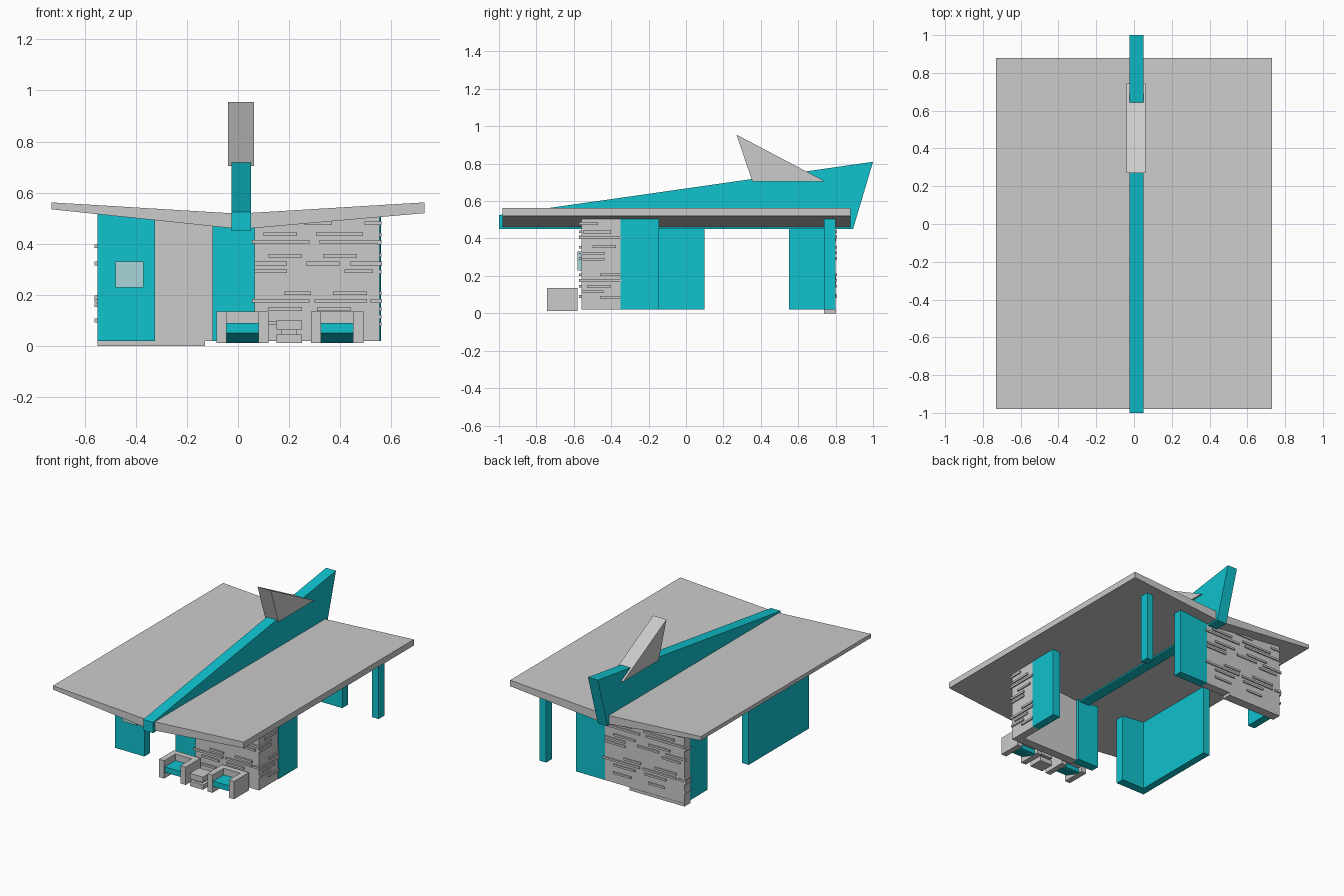
import bpy, bmesh

if "Cube" in bpy.data.objects:
    bpy.data.objects.remove(bpy.data.objects["Cube"])

TEAL = bpy.data.materials.new("teal_paint")
TEAL.diffuse_color = (0.005, 0.54, 0.62, 1)
TEAL.use_nodes = True
TEAL.node_tree.nodes["Principled BSDF"].inputs["Base Color"].default_value = TEAL.diffuse_color
PALE = bpy.data.materials.new("pale_teal")
PALE.diffuse_color = (0.4, 0.66, 0.7, 1)
PALE.use_nodes = True
PALE.node_tree.nodes["Principled BSDF"].inputs["Base Color"].default_value = PALE.diffuse_color


def finish(name, bm, mat=None):
    bmesh.ops.recalc_face_normals(bm, faces=bm.faces)
    me = bpy.data.meshes.new(name)
    bm.to_mesh(me)
    bm.free()
    ob = bpy.data.objects.new(name, me)
    bpy.context.collection.objects.link(ob)
    if mat:
        me.materials.append(mat)
    return ob


def add_prism(bm, points, offset):
    """Close a 3D polygon into a prism by extruding it along an offset."""
    face = bm.faces.new([bm.verts.new(p) for p in points])
    new = bmesh.ops.extrude_face_region(bm, geom=[face])["geom"]
    bmesh.ops.translate(bm, vec=offset,
                        verts=[v for v in new if isinstance(v, bmesh.types.BMVert)])


def prism_x(name, profile, x0, x1, mat=None):
    bm = bmesh.new()
    add_prism(bm, [(x0, y, z) for y, z in profile], (x1 - x0, 0, 0))
    return finish(name, bm, mat)


def prism_y(name, profile, y0, y1, mat=None):
    bm = bmesh.new()
    add_prism(bm, [(x, y0, z) for x, z in profile], (0, y1 - y0, 0))
    return finish(name, bm, mat)


def add_box(bm, x0, x1, y0, y1, z0, z1):
    add_prism(bm, [(x0, y0, z0), (x1, y0, z0), (x1, y1, z0), (x0, y1, z0)], (0, 0, z1 - z0))


def boxes(name, dims, mat=None):
    bm = bmesh.new()
    for d in dims:
        add_box(bm, *d)
    return finish(name, bm, mat)


def roof_under(x):
    """Height of the underside of the butterfly roof."""
    return 0.457 + (0.107 * -x if x < 0 else 0.087 * x)


def wall(name, x0, x1, y0, y1, mat=TEAL, z0=0.02):
    xs = [x0] + ([0] if x0 < 0 < x1 else []) + [x1]
    prof = [(x0, z0), (x1, z0)] + [(x, roof_under(x) + 0.002) for x in reversed(xs)]
    return prism_y(name, prof, y0, y1, mat)


# Butterfly roof
prism_y("butterfly_roof", [(-0.73, 0.535), (-0.73, 0.562), (0, 0.518), (0.73, 0.562),
                           (0.73, 0.52), (0.012, 0.457)], -0.98, 0.88)

# Rising ridge beam and fin
prism_x("ridge_beam", [(-1, 0.45), (-1, 0.525), (1, 0.81), (0.893, 0.45)], -0.025, 0.05, TEAL)
prism_x("roof_fin", [(0.27, 0.955), (0.745, 0.705), (0.355, 0.705)], -0.04, 0.062)

# Painted walls
wall("left_front_panel", -0.55, -0.325, -0.56, -0.50)
wall("left_long_wall", -0.55, -0.50, -0.50, 0.10)
wall("front_wall_end", -0.10, 0.065, -0.54, -0.48)
wall("right_side_wall", 0.50, 0.557, -0.35, -0.145)
wall("back_wall_end", 0.06, 0.28, 0.74, 0.80)
wall("back_side_wall", -0.55, -0.495, 0.55, 0.74)
wall("back_post", 0.51, 0.56, 0.738, 0.80)
boxes("wall_plaque", [(-0.48, -0.37, -0.58, -0.56, 0.23, 0.33)], PALE)

# Stone walls
wall("front_stone_wall", 0.065, 0.553, -0.56, -0.50, None)
wall("front_stone_return", 0.50, 0.553, -0.50, -0.35, None)
wall("back_stone_wall", -0.55, 0.06, 0.74, 0.80, None)
boxes("back_stone_base", [(-0.55, -0.13, 0.738, 0.802, 0, 0.02)])

# Raised stone courses: (height, spans along the face as fractions)
COURSES = [
    (0.480, [(0.40, 0.62), (0.88, 1.0)]),
    (0.437, [(0.07, 0.34), (0.49, 0.87)]),
    (0.408, [(-0.02, 0.44), (0.52, 1.0)]),
    (0.354, [(0.11, 0.38), (0.55, 0.82)]),
    (0.323, [(0.0, 0.26), (0.41, 0.68), (0.77, 1.02)]),
    (0.293, [(0.0, 0.26), (0.72, 0.95)]),
    (0.207, [(0.24, 0.45), (0.63, 0.90)]),
    (0.177, [(-0.02, 0.44), (0.48, 0.90), (0.93, 1.02)]),
    (0.145, [(0.11, 0.38), (0.50, 0.77)]),
    (0.090, [(0.11, 0.33), (0.55, 0.75)]),
]
front, back = bmesh.new(), bmesh.new()
for z, spans in COURSES:
    lo, hi = z - 0.007, z + 0.007
    for a, b in spans:
        add_box(front, 0.065 + 0.488 * a, 0.065 + 0.488 * b, -0.572, -0.555, lo, hi)
        add_box(back, 0.06 - 0.61 * b, 0.06 - 0.61 * a, 0.795, 0.808, lo, hi)
finish("front_stone_courses", front)
finish("back_stone_courses", back)

# Courses on the short side faces: (height, y start, y end)
SIDE = [(0.48, -0.572, -0.47), (0.435, -0.55, -0.40), (0.405, -0.572, -0.345),
        (0.355, -0.50, -0.375), (0.32, -0.56, -0.435), (0.29, -0.56, -0.435),
        (0.207, -0.46, -0.35), (0.175, -0.572, -0.345), (0.145, -0.53, -0.40),
        (0.115, -0.56, -0.44), (0.085, -0.46, -0.35)]
boxes("front_side_courses", [(0.545, 0.562, a, b, z - 0.007, z + 0.007) for z, a, b in SIDE])
boxes("back_side_courses", [(-0.562, -0.545, 0.745, 0.803, z - 0.007, z + 0.007)
                            for z in (0.39, 0.19, 0.16, 0.10)])

# Pair of armchairs with wedge seats
for side, x in (("left", -0.085), ("right", 0.285)):
    boxes(side + "_armchair_frame", [
        (x, x + 0.04, -0.743, -0.58, 0.012, 0.135),
        (x + 0.165, x + 0.205, -0.743, -0.58, 0.012, 0.135),
        (x + 0.04, x + 0.165, -0.62, -0.58, 0.05, 0.135)])
    prism_x(side + "_armchair_seat", [(-0.735, 0.052), (-0.735, 0.09), (-0.62, 0.09),
                                      (-0.60, 0.012), (-0.62, 0.012)],
            x + 0.04, x + 0.165, TEAL)

# Stacked side table
boxes("side_table", [(0.15, 0.25, -0.74, -0.64, 0.062, 0.10),
                     (0.17, 0.23, -0.72, -0.66, 0.045, 0.062),
                     (0.15, 0.25, -0.74, -0.64, 0.012, 0.045)])
